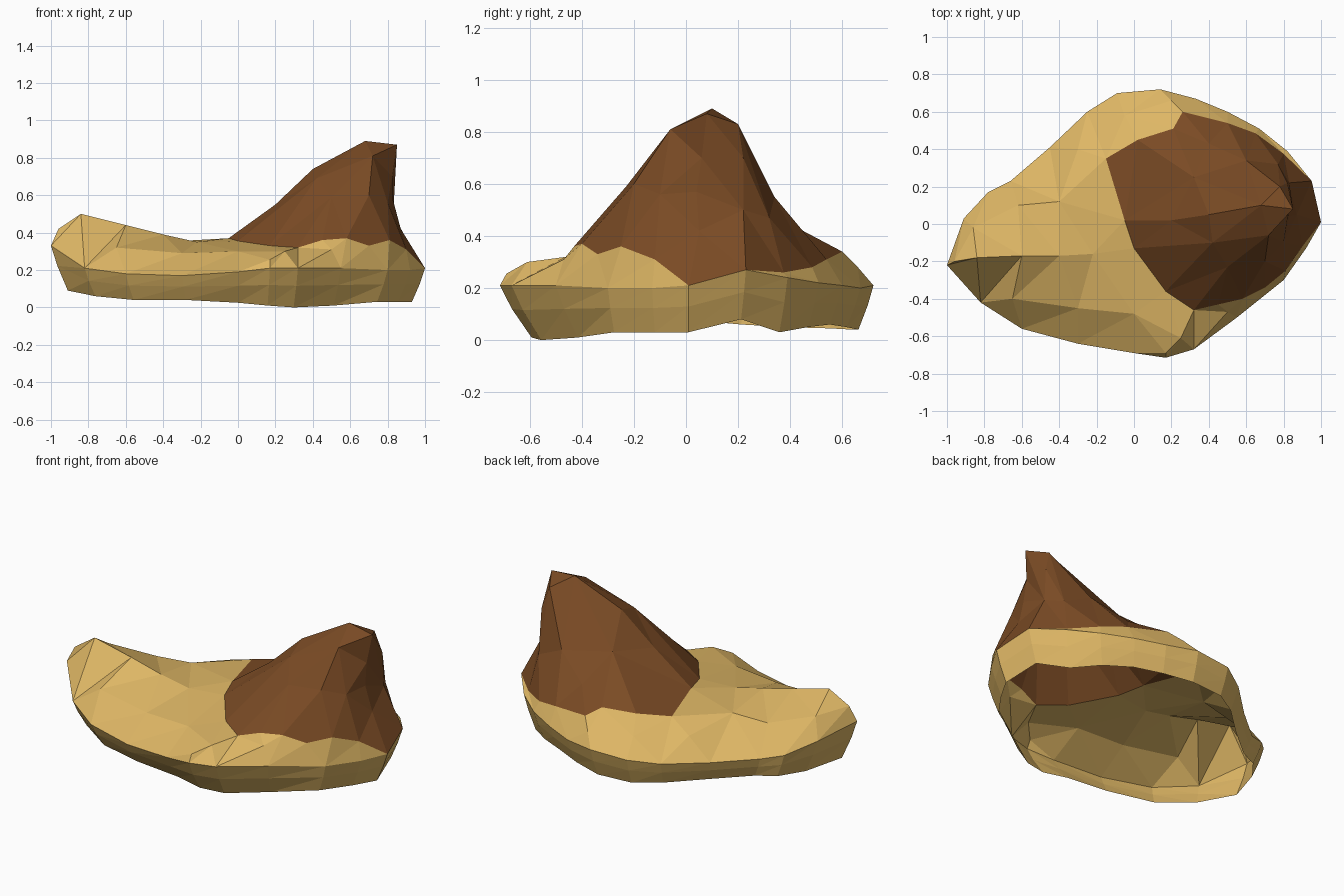
import bpy, bmesh
from mathutils import Vector
from mathutils.geometry import delaunay_2d_cdt

if "Cube" in bpy.data.objects:
    bpy.data.objects.remove(bpy.data.objects["Cube"])

# Widest outline of the rock, counter-clockwise from the right
rim = [(1, .01, .21), (.95, .23, .27), (.82, .39, .24), (.67, .51, .22), (.5, .6, .21),
       (.33, .67, .2), (.14, .72, .21), (-.09, .7, .2), (-.25, .6, .18), (-.45, .41, .17),
       (-.66, .23, .18), (-.78, .17, .21), (-.91, .03, .28), (-1, -.22, .33),
       (-.82, -.42, .21), (-.6, -.56, .18), (-.3, -.64, .17), (0, -.69, .19),
       (.17, -.715, .21), (.32, -.67, .21), (.55, -.5, .21), (.8, -.3, .2), (.92, -.13, .2)]

# Foot of the brown peak, where the two colours meet
border = [(1, .01, .21), (.95, .23, .27), (.80, .375, .26), (.65, .485, .28), (.5, .54, .31),
          (.26, .6, .34), (.21, .51, .37), (.02, .45, .36), (-.15, .35, .35),
          (-.05, .02, .37), (0, -.13, .355), (.17, -.36, .33), (.32, -.46, .32),
          (.45, -.43, .36), (.58, -.40, .37), (.7, -.34, .33), (.81, -.25, .36), (.9, -.12, .31)]

# Crest and flanks of the peak, overhanging slightly on the right
peak = [(.68, .1, .89), (.85, .08, .87), (.4, .05, .74), (.2, .02, .55), (.72, -.06, .81),
        (.42, -.1, .69), (.78, .2, .83), (.82, .22, .7), (.5, -.23, .59), (.7, -.2, .6),
        (.8, -.1, .56), (.825, .06, .7), (.83, .04, .57), (.87, .05, .42), (.83, .22, .5),
        (.6, .34, .55), (.77, .32, .47), (.4, .43, .43), (.32, .25, .58)]

# Low ridge and rounded shoulders of the tan body
body = [(-.96, -.2, .42), (-.84, -.18, .5), (-.6, -.17, .44), (-.4, -.17, .39), (-.22, -.16, .35),
        (-.86, -.02, .40), (-.62, .1, .34), (-.4, .12, .35), (-.3, .4, .29), (-.05, .58, .29),
        (.2, .66, .28), (-.65, -.4, .32), (-.3, -.45, .29), (0, -.48, .3), (.17, -.69, .255),
        (.25, -.61, .3), (.5, -.47, .31)]


def slant(p):
    """Flatten along a tilted direction, so the steep right face spreads out."""
    return Vector((p[0] - .25 * p[2], p[1]))


def loop_edges(start, count):
    return [(start + i, start + (i + 1) % count) for i in range(count)]


def inside(p, poly):
    hit = False
    for a, b in zip(poly, poly[1:] + poly[:1]):
        if (a.y > p.y) != (b.y > p.y):
            if p.x < a.x + (p.y - a.y) * (b.x - a.x) / (b.y - a.y):
                hit = not hit
    return hit


def material(name, colour):
    m = bpy.data.materials.new(name)
    m.diffuse_color = (*colour, 1)
    m.use_nodes = True
    m.node_tree.nodes["Principled BSDF"].inputs["Base Color"].default_value = m.diffuse_color
    return m


# Top skin: triangulate the control points inside the outline
pts = rim + border + peak + body
n = len(rim)
edges = loop_edges(0, n) + loop_edges(n, len(border))
flat, _, tris, source, _, _ = delaunay_2d_cdt([slant(p) for p in pts], edges, [], 1, 1e-4)
bm = bmesh.new()
verts, by_input = [], {}
for p, src in zip(flat, source):
    v = bm.verts.new(pts[src[0]] if src else (p.x + .07, p.y, .28))
    verts.append(v)
    for s in src:
        by_input[s] = v
brown_area = [slant(p) for p in border]
for t in tris:
    f = bm.faces.new([verts[i] for i in t])
    f.material_index = int(inside(slant(f.calc_center_median()), brown_area))

# Side wall: the outline rounds under to an open, uneven base
base_z = [.03, .08, .03, .05, .06, .05, .04, .04, .045, .05, .06, .065, .075,
          .09, .06, .04, .04, .025, .01, 0, .01, .03, .03]
ring_mid, ring_low = [], []
for (x, y, z), low in zip(rim, base_z):
    s = (.83 if x > -.2 else .88) if y < -.3 else .92
    foot = Vector((x * (.91 if x < -.9 else .93), y * s, low))
    mid = Vector((x, y, z)).lerp(foot, .38)
    mid.z = z + (low - z) * .45
    ring_mid.append(bm.verts.new(mid))
    ring_low.append(bm.verts.new(foot))
ring_top = [by_input[i] for i in range(n)]
for upper, lower in ((ring_top, ring_mid), (ring_mid, ring_low)):
    for a, b in loop_edges(0, n):
        bm.faces.new((lower[a], lower[b], upper[b]))
        bm.faces.new((lower[a], upper[b], upper[a]))
bmesh.ops.delete(bm, geom=[v for v in bm.verts if not v.link_faces], context='VERTS')

mesh = bpy.data.meshes.new("rock_shell")
bm.to_mesh(mesh)
bm.free()
mesh.materials.append(material("tan", (.73, .47, .13)))
mesh.materials.append(material("brown", (.195, .07, .018)))
bpy.context.collection.objects.link(bpy.data.objects.new("rock_shell", mesh))
